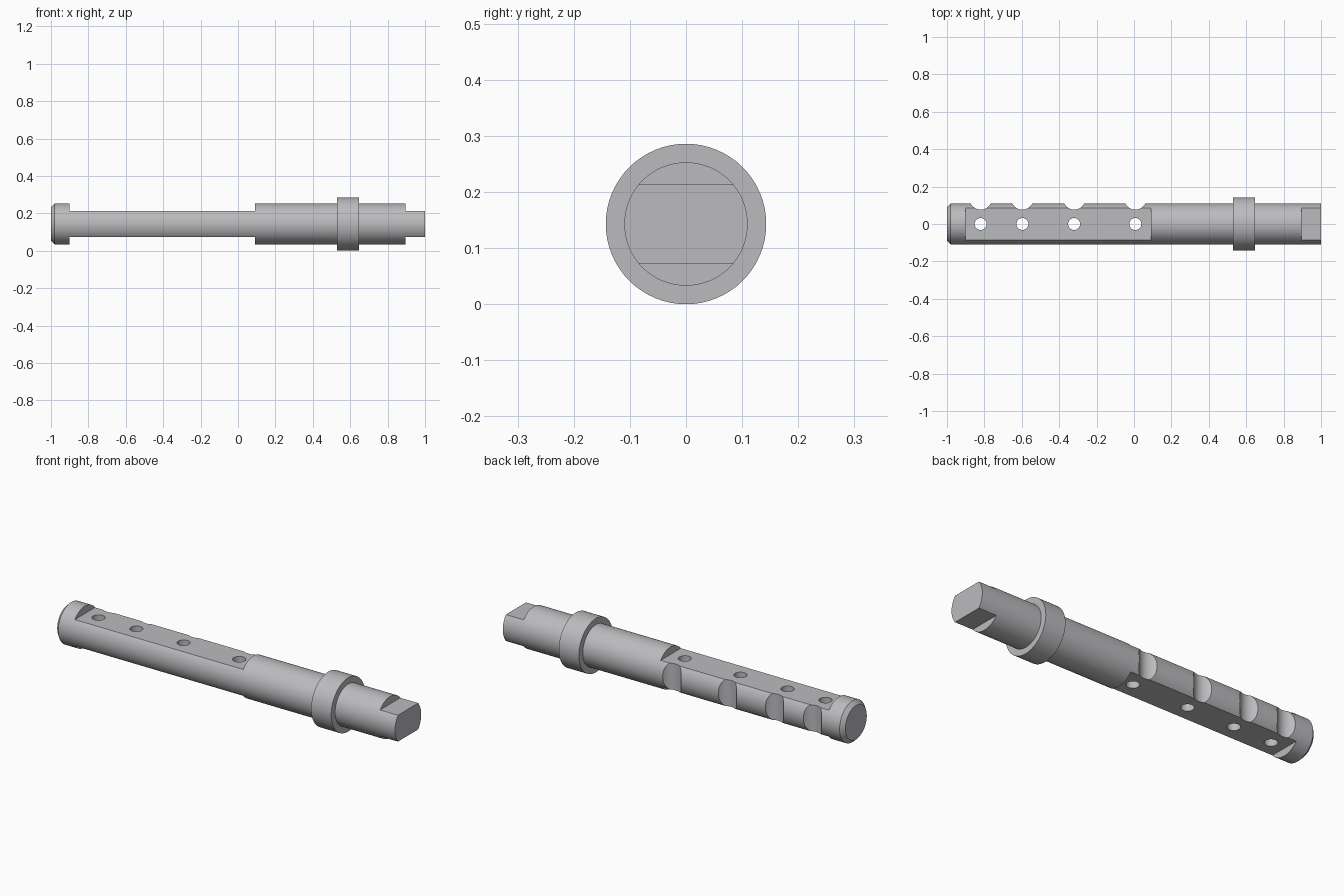
import bpy, math
from mathutils import Matrix

if "Cube" in bpy.data.objects:
    bpy.data.objects.remove(bpy.data.objects["Cube"], do_unlink=True)

AXIS_Z = 0.143
SHAFT_R = 0.11
FLAT = 0.07          # half thickness between the milled flats
SEGMENTS = 64

steel = bpy.data.materials.new("grey steel")
steel.use_nodes = True
steel.diffuse_color = (0.5, 0.5, 0.52, 1)
steel.node_tree.nodes["Principled BSDF"].inputs["Base Color"].default_value = (0.5, 0.5, 0.52, 1)


def lathe(name, profile):
    """Turn (x, radius) points around the long axis, with capped ends."""
    n = SEGMENTS
    verts = [(x, r * math.cos(2 * math.pi * i / n), AXIS_Z + r * math.sin(2 * math.pi * i / n))
             for x, r in profile for i in range(n)]
    faces = [(k * n + i, k * n + (i + 1) % n, (k + 1) * n + (i + 1) % n, (k + 1) * n + i)
             for k in range(len(profile) - 1) for i in range(n)]
    faces.append(tuple(reversed(range(n))))
    faces.append(tuple((len(profile) - 1) * n + i for i in range(n)))
    mesh = bpy.data.meshes.new(name)
    mesh.from_pydata(verts, [], faces)
    mesh.materials.append(steel)
    obj = bpy.data.objects.new(name, mesh)
    bpy.context.collection.objects.link(obj)
    # make all normals point outwards
    bpy.context.view_layer.objects.active = obj
    obj.select_set(True)
    bpy.ops.object.mode_set(mode='EDIT')
    bpy.ops.mesh.select_all(action='SELECT')
    bpy.ops.mesh.normals_make_consistent(inside=False)
    bpy.ops.object.mode_set(mode='OBJECT')
    return obj


def cut(target, cutter):
    """Subtract a helper from the target and discard it."""
    cutter.hide_render = True
    mod = target.modifiers.new("cut", 'BOOLEAN')
    mod.operation = 'DIFFERENCE'
    mod.solver = 'EXACT'
    mod.object = cutter
    bpy.context.view_layer.objects.active = target
    bpy.ops.object.modifier_apply(modifier=mod.name)
    bpy.data.objects.remove(cutter, do_unlink=True)


def cut_flat(target, x0, x1, side):
    bpy.ops.mesh.primitive_cube_add(size=1)
    box = bpy.context.object
    box.data.transform(Matrix.Translation(((x0 + x1) / 2, 0, AXIS_Z + side * (FLAT + 0.1)))
                       @ Matrix.Diagonal((x1 - x0, 0.5, 0.2, 1)))
    cut(target, box)


def cut_bore(target, x, y, radius):
    bpy.ops.mesh.primitive_cylinder_add(vertices=32, radius=radius, depth=0.5,
                                        location=(x, y, AXIS_Z))
    cut(target, bpy.context.object)


# Turned shaft with chamfered tip and raised collar
shaft = lathe("shaft", [(-1, 0.09), (-0.98, SHAFT_R), (0.53, SHAFT_R), (0.53, 0.143),
                        (0.648, 0.143), (0.648, SHAFT_R), (1, SHAFT_R)])

# Flats above and below, along the long blade and at the drive end
for side in (1, -1):
    cut_flat(shaft, -0.9, 0.09, side)
    cut_flat(shaft, 0.895, 1.1, side)

# Through holes with matching notches in the back edge
for x in (-0.82, -0.597, -0.32, 0.007):
    cut_bore(shaft, x, 0, 0.032)
    cut_bore(shaft, x, 0.137, 0.06)

# Smooth round surfaces, crisp machined edges
bpy.ops.object.select_all(action='DESELECT')
shaft.select_set(True)
bpy.context.view_layer.objects.active = shaft
bpy.ops.object.shade_smooth_by_angle(angle=math.radians(30))
